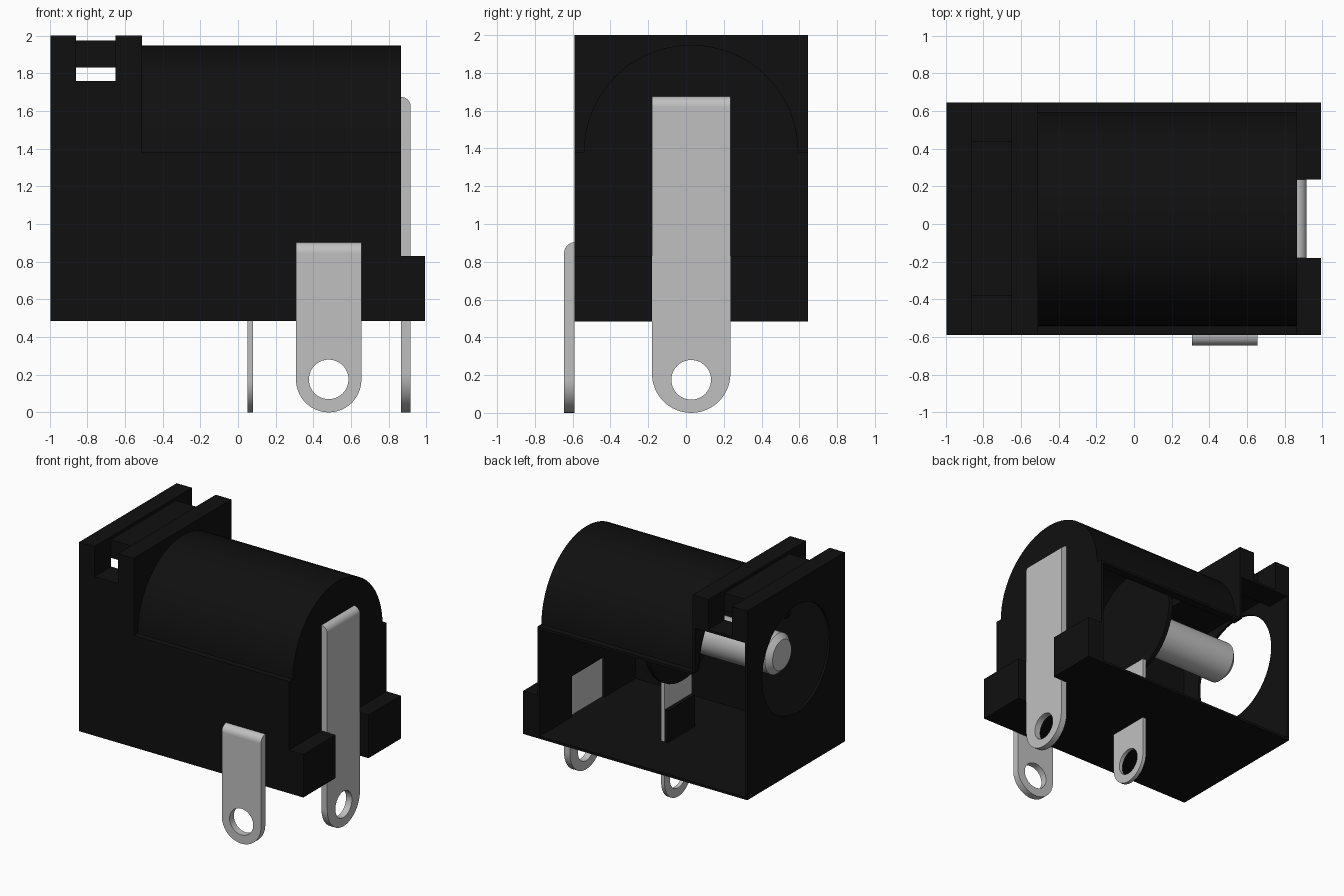
import bpy, bmesh, math
from mathutils import Matrix

cube = bpy.data.objects.get("Cube")
if cube:
    bpy.data.objects.remove(cube)


def material(name, value, rough):
    m = bpy.data.materials.new(name)
    m.use_nodes = True
    col = (value, value, value, 1)
    m.diffuse_color = col
    bsdf = next(n for n in m.node_tree.nodes if n.type == 'BSDF_PRINCIPLED')
    bsdf.inputs["Base Color"].default_value = col
    bsdf.inputs["Roughness"].default_value = rough
    return m


BLACK = material("black plastic", 0.005, 0.6)
METAL = material("grey metal", 0.53, 0.5)

# Drawing planes: 'X' draws (y, z) and extrudes along x; 'Y' draws (x, z) and extrudes along y
PLANES = {
    'X': Matrix(((0, 0, 1, 0), (1, 0, 0, 0), (0, 1, 0, 0), (0, 0, 0, 1))),
    'Y': Matrix(((1, 0, 0, 0), (0, 0, -1, 0), (0, 1, 0, 0), (0, 0, 0, 1))),
}


def extrude(name, plane, loops, lo, hi, mat):
    """Fill closed outlines (later loops are holes) and extrude from lo to hi."""
    cu = bpy.data.curves.new(name, 'CURVE')
    cu.dimensions = '2D'
    cu.fill_mode = 'BOTH'
    cu.extrude = (hi - lo) / 2
    for loop in loops:
        sp = cu.splines.new('POLY')
        sp.points.add(len(loop) - 1)
        for p, (u, v) in zip(sp.points, loop):
            p.co = (u, v, 0, 1)
        sp.use_cyclic_u = True
    tmp = bpy.data.objects.new(name + "_outline", cu)
    bpy.context.collection.objects.link(tmp)
    deps = bpy.context.evaluated_depsgraph_get()
    me = bpy.data.meshes.new_from_object(tmp.evaluated_get(deps))
    bpy.data.objects.remove(tmp)
    bpy.data.curves.remove(cu)
    mid = (lo + hi) / 2
    shift = (mid, 0, 0) if plane == 'X' else (0, mid, 0)
    me.transform(Matrix.Translation(shift) @ PLANES[plane])
    bm = bmesh.new()
    bm.from_mesh(me)
    bmesh.ops.remove_doubles(bm, verts=bm.verts, dist=1e-5)
    bmesh.ops.recalc_face_normals(bm, faces=bm.faces)
    return finish(name, bm, mat, me)


def finish(name, bm, mat, me=None):
    me = me or bpy.data.meshes.new(name)
    bm.to_mesh(me)
    bm.free()
    me.name = name
    me.materials.clear()
    me.materials.append(mat)
    ob = bpy.data.objects.new(name, me)
    bpy.context.collection.objects.link(ob)
    bpy.ops.object.select_all(action='DESELECT')
    ob.select_set(True)
    bpy.context.view_layer.objects.active = ob
    bpy.ops.object.shade_smooth_by_angle(angle=math.radians(30))
    return ob


def box(name, x, y, z, mat=BLACK):
    return extrude(name, 'X', [rect(*y, *z)], *x, mat)


def rect(a, b, c, d):
    return [(a, c), (b, c), (b, d), (a, d)]


def arc(cu, cv, r, a0, a1, n=32):
    return [(cu + r * math.cos(math.radians(a0 + (a1 - a0) * i / n)),
             cv + r * math.sin(math.radians(a0 + (a1 - a0) * i / n))) for i in range(n + 1)]


def circle(cu, cv, r, n=48):
    return arc(cu, cv, r, 0, 360, n)[:-1]


# Main dimensions
X0, X1, XE = -0.995, 0.865, 0.992      # mouth, end wall, end of feet
Y0, Y1 = -0.59, 0.645
Z0, ZC, ZT = 0.485, 1.38, 2.0          # underside, barrel axis, top
YC, R, T = 0.027, 0.568, 0.02
TAB = (-0.18, 0.235)                   # tail tab width

# Housing: thin floor, side wall and ledges, open at the back
box("floor", (X0, X1), (Y0, Y1), (Z0, Z0 + T))
box("side_wall", (X0, X1), (Y0, Y0 + T), (Z0, ZC))
box("side_wall_upper", (X0, -0.51), (Y0, Y0 + T), (ZC, 1.76))
box("front_ledge", (-0.51, X1), (Y0, YC - R + T), (ZC - T, ZC))
box("back_ledge", (-0.51, X1), (YC + R - T, Y1), (ZC - T, ZC))

# Arched barrel shell
extrude("barrel", 'X', [arc(YC, ZC, R, 0, 180) + arc(YC, ZC, R - T, 180, 0)], -0.52, X1, BLACK)

# End wall with a slot for the tail tab
extrude("end_wall", 'X', [[(TAB[0], Z0), (TAB[0], 0.83), (TAB[1], 0.83), (TAB[1], Z0), (Y1, Z0), (Y1, ZC)]
                          + arc(YC, ZC, R, 0, 180) + [(Y0, ZC), (Y0, Z0)]], X1 - T, X1, BLACK)
for side, y in (("front", (Y0, TAB[0])), ("back", (TAB[1], Y1))):
    box(side + "_foot", (X1 - T, XE), y, (Z0, 0.83))

# Mouth plate with round socket hole
extrude("mouth_plate", 'X', [rect(Y0, Y1, Z0, ZT), circle(YC, ZC, 0.43)], X0, X0 + T, BLACK)

# Collar face where the barrel begins
extrude("collar_face", 'X', [[(Y1, ZC), (Y1, ZT), (Y0, ZT), (Y0, ZC)] + arc(YC, ZC, R, 180, 0)],
        -0.51 - T, -0.51, BLACK)

# Collar top: two ridges, groove between them with a raised middle
MID = (-0.38, 0.44)
for side, y in (("front", (Y0, MID[0])), ("back", (MID[1], Y1))):
    box(side + "_groove_floor", (X0, -0.51), y, (1.74, 1.76))
    box(side + "_mouth_ridge", (X0, -0.86), y, (1.76, ZT))
    box(side + "_collar_ridge", (-0.65, -0.51), y, (1.76, ZT))
box("mouth_ridge", (X0, -0.86), MID, (1.83, ZT))
box("collar_ridge", (-0.65, -0.51), MID, (1.83, ZT))
box("groove_block", (-0.86, -0.65), MID, (1.83, 1.975))

# Inner wall of the socket and contact support
extrude("socket_back", 'X', [circle(YC, ZC, 0.44)], 0.01, 0.045, BLACK)
box("contact_support", (0.02, 0.05), (-0.145, 0.2), (Z0, 0.76))

# Centre pin with chamfered tip
bm = bmesh.new()
bmesh.ops.create_cone(bm, cap_ends=True, segments=40, radius1=0.16, radius2=0.16, depth=0.9)
tip = [e for e in bm.edges if all(v.co.z < 0 for v in e.verts)]
bmesh.ops.bevel(bm, geom=tip, offset=0.04, segments=1, affect='EDGES')
bm.transform(Matrix.Translation((-0.42, YC, ZC)) @ Matrix.Rotation(math.pi / 2, 4, 'Y'))
finish("centre_pin", bm, METAL)


def tab(name, plane, u, top, lo, hi):
    """Solder tab with a rounded foot and a round eyelet."""
    c, r = (u[0] + u[1]) / 2, (u[1] - u[0]) / 2
    outline = arc(c, r, r, 180, 360) + [(u[1], top), (u[0], top)]
    return extrude(name, plane, [outline, circle(c, 0.175, 0.105)], lo, hi, METAL)


# Solder tabs; the outer two bend into the housing at the top
B = 0.052
tab("tail_tab", 'X', TAB, 1.675 - B, X1, X1 + B)
extrude("tail_tab_bend", 'Y', [[(X1, 1.675 - B)] + arc(X1, 1.675 - B, B, 0, 90, 10)], *TAB, METAL)
tab("side_tab", 'Y', (0.308, 0.655), 0.9 - B, Y0 - B - 0.003, Y0)
extrude("side_tab_bend", 'X', [[(Y0, 0.9 - B)] + arc(Y0, 0.9 - B, B + 0.003, 90, 180, 10)],
        0.308, 0.655, METAL)
tab("centre_tab", 'X', (-0.145, 0.2), 1.0, 0.05, 0.08)
